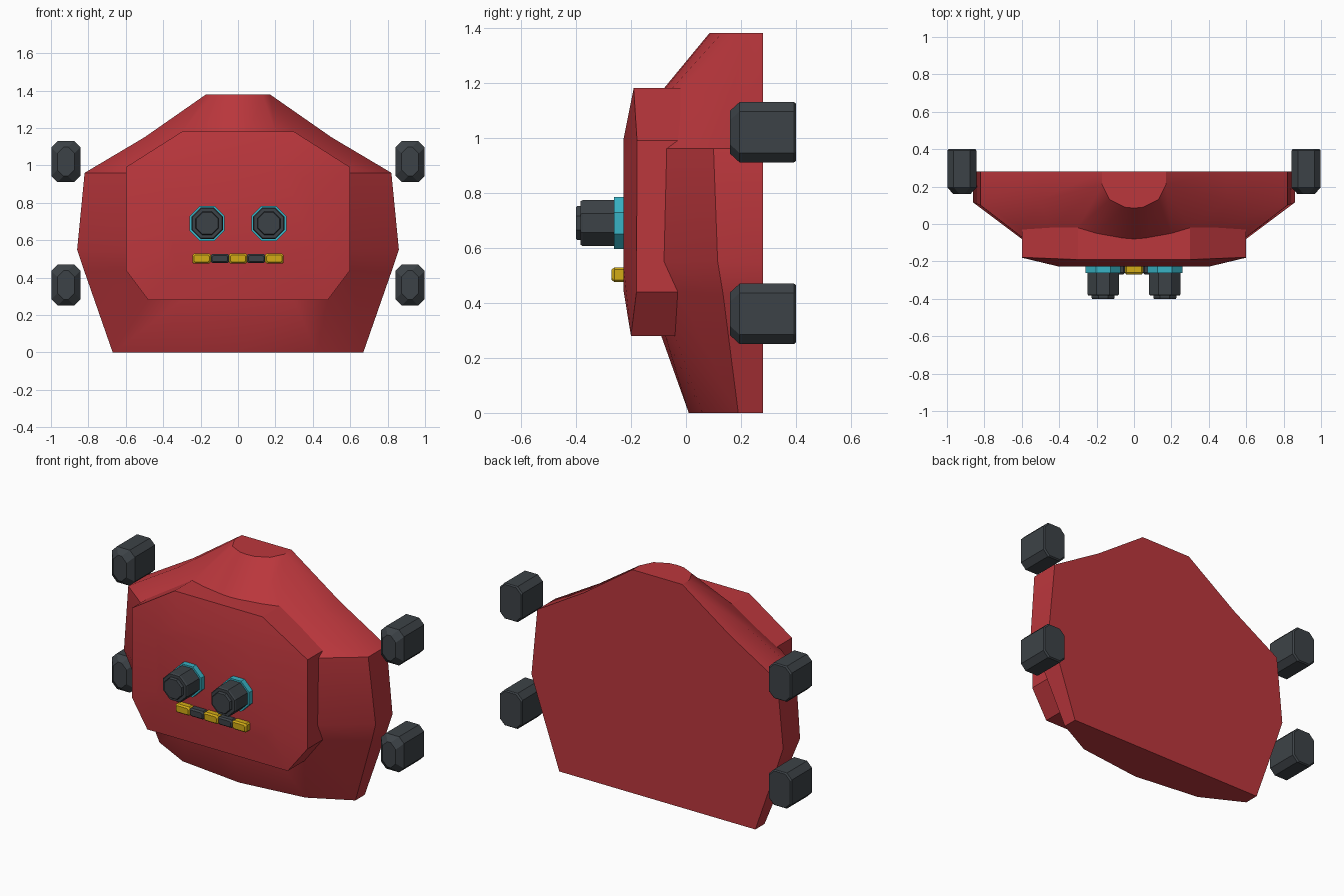
import bpy, bmesh
from math import cos, sin, pi, radians

cube = bpy.data.objects.get("Cube")
if cube:
    bpy.data.objects.remove(cube)


def material(name, r, g, b):
    m = bpy.data.materials.new(name)
    m.use_nodes = True
    m.diffuse_color = (r, g, b, 1)
    bsdf = next(n for n in m.node_tree.nodes if n.type == 'BSDF_PRINCIPLED')
    bsdf.inputs["Base Color"].default_value = (r, g, b, 1)
    return m


RED = material("red", 0.50, 0.038, 0.046)
DARK = material("charcoal", 0.046, 0.055, 0.063)
CYAN = material("cyan", 0.04, 0.45, 0.56)
YELLOW = material("yellow", 0.65, 0.41, 0.008)


def loft(name, rings, mat, smooth=None):
    """Join equal-length rings of (x, y, z) points and cap both ends."""
    bm = bmesh.new()
    loops = [[bm.verts.new(p) for p in ring] for ring in rings]
    for a, b in zip(loops, loops[1:]):
        for i in range(len(a)):
            j = (i + 1) % len(a)
            bm.faces.new((a[i], a[j], b[j], b[i]))
    bm.faces.new(loops[0])
    bm.faces.new(loops[-1])
    bmesh.ops.recalc_face_normals(bm, faces=bm.faces)
    mesh = bpy.data.meshes.new(name)
    bm.to_mesh(mesh)
    bm.free()
    mesh.materials.append(mat)
    ob = bpy.data.objects.new(name, mesh)
    bpy.context.collection.objects.link(ob)
    if smooth:
        bpy.ops.object.select_all(action='DESELECT')
        ob.select_set(True)
        bpy.context.view_layer.objects.active = ob
        bpy.ops.object.shade_smooth_by_angle(angle=radians(smooth))
    return ob


def mirrored(half):
    """Complete a right-hand half outline of (x, z, y) into a full ring of (x, y, z)."""
    full = half + [(-x, z, y) for x, z, y in reversed(half) if x > 0]
    return [(x, y, z) for x, z, y in full]


# Shell: flat back, rim of varying depth, sloping faces up to the face plate
rim = [(0, 0, .01), (.42, 0, .06), (.67, 0, .19), (.82, .43, .135),
       (.86, .55, .115), (.82, .96, .10), (.80, .972, .11), (.50, 1.15, .13),
       (.17, 1.38, .21), (.13, 1.38, .13), (.05, 1.38, .09), (0, 1.38, .085)]
inner = [(0, .28, -.09), (.30, .28, -.075), (.48, .28, -.04), (.60, .44, -.03),
         (.60, .55, -.08), (.60, .96, -.07), (.60, .99, -.03), (.45, 1.085, -.02),
         (.30, 1.18, -.02), (.20, 1.18, -.05), (.06, 1.18, -.075), (0, 1.18, -.08)]
back = [(x, z, .28) for x, z, y in rim]
loft("body_shell", [mirrored(r) for r in (back, rim, inner)], RED, 30)

# Face plate: eight-sided slab with a gently domed front
edge = [(.48, .28, -.20), (.60, .44, -.18), (.60, .99, -.178), (.30, 1.18, -.19)]
front = [(.33, .45, -.228), (.40, .54, -.228), (.40, .90, -.228), (.24, .99, -.228)]
base = [(x, z, .05) for x, z, y in edge]
loft("face_plate", [mirrored(r) for r in (base, edge, front)], RED, 30)


def octagon(cx, cz, half, y):
    r = half / cos(pi / 8)
    return [(cx + r * cos(pi / 8 + i * pi / 4), y, cz + r * sin(pi / 8 + i * pi / 4))
            for i in range(8)]


def box_ring(cx, cz, hx, hz, c, y):
    """Rectangle with cut corners in the x-z plane."""
    pts = [(hx, hz - c), (hx - c, hz), (c - hx, hz), (-hx, hz - c),
           (-hx, c - hz), (c - hx, -hz), (hx - c, -hz), (hx, c - hz)]
    return [(cx + x, y, cz + z) for x, z in pts]


for side, s in (("left", 1), ("right", -1)):
    # Eyes: coloured collar, barrel and raised lens
    x, z = .165 * s, .69
    loft(side + "_eye_collar", [octagon(x, z, .094, y) for y in (-.20, -.262)], CYAN)
    loft(side + "_eye_barrel", [octagon(x, z, h, y) for h, y in
                                ((.084, -.25), (.084, -.375), (.079, -.383))], DARK)
    loft(side + "_eye_lens", [octagon(x, z, h, y) for h, y in
                              ((.062, -.37), (.062, -.394), (.058, -.40))], DARK)
    # Feet: chamfered blocks beside the shell
    for level, z in (("lower", .36), ("upper", 1.02)):
        loft(side + "_" + level + "_foot",
             [box_ring(.92 * s, z, .078 - d, .11 - d, .034, y) for d, y in
              ((.032, .16), (0, .195), (0, .392), (.006, .40))], DARK)

# Mouth: row of alternating small blocks
for i in range(5):
    lit = i % 2 == 0
    hz = .027 if lit else .025
    loft("mouth_block_%d" % (i + 1),
         [box_ring((i - 2) * .097, .502, .049 - d, hz - d, .008, y) for d, y in
          ((0, -.20), (0, -.26), (.008, -.27))], YELLOW if lit else DARK)
